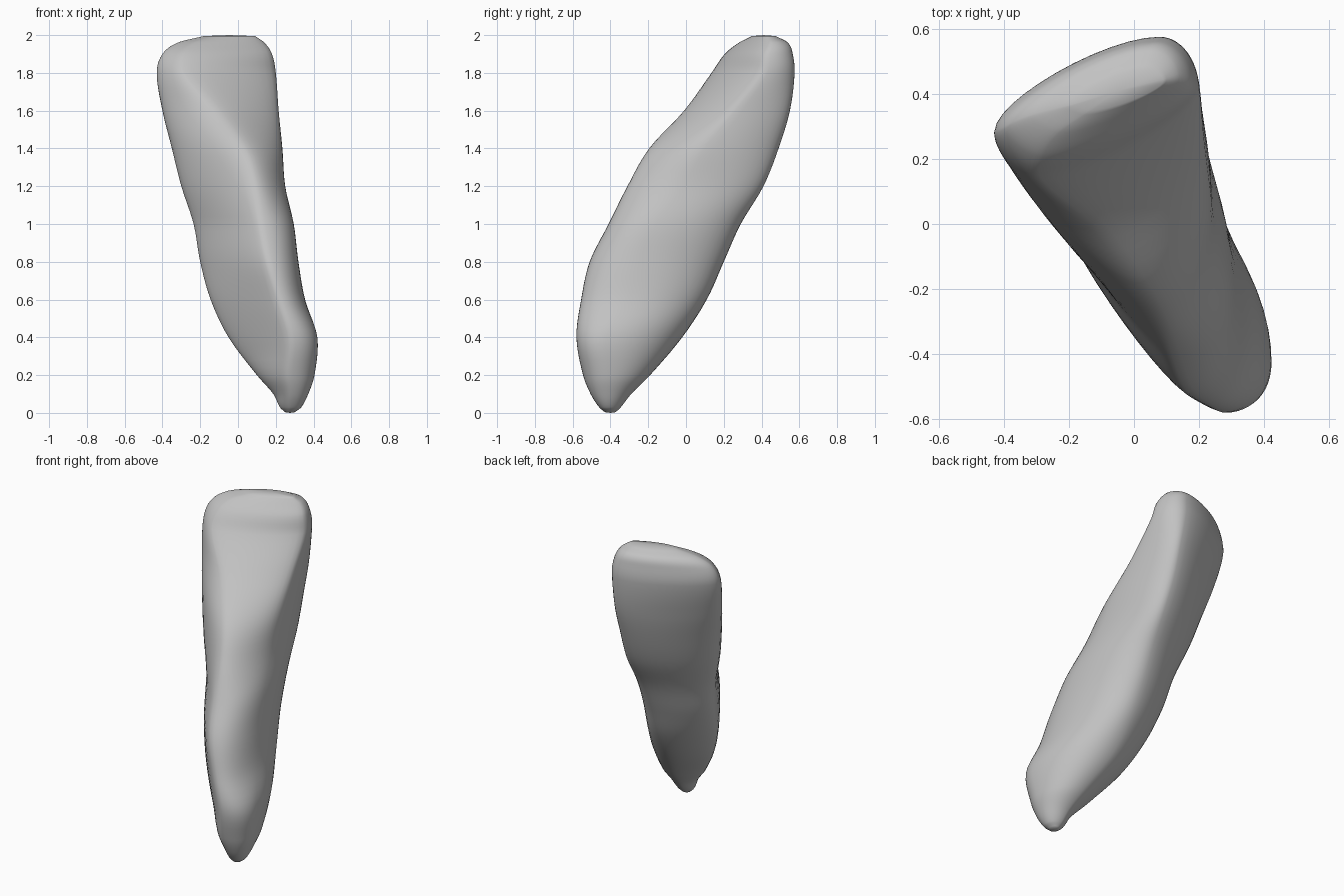
import bpy, bmesh
from mathutils import Vector

if "Cube" in bpy.data.objects:
    bpy.data.objects.remove(bpy.data.objects["Cube"])

# Sections: z, left(x,y), front(x,y), right(x,y), back(x,y)
S = [
    (0.004, .248, -.395, .275, -.43, .302, -.405, .275, -.372),
    (0.03, .222, -.39, .28, -.46, .335, -.41, .27, -.345),
    (0.10, .187, -.37, .28, -.505, .372, -.41, .26, -.29),
    (0.20, .10, -.325, .27, -.545, .405, -.41, .23, -.19),
    (0.40, -.05, -.20, .28, -.58, .42, -.42, .15, -.02),
    (0.60, -.145, -.10, .22, -.555, .355, -.31, .12, .11),
    (0.80, -.20, -.01, .16, -.51, .32, -.25, .10, .20),
    (1.00, -.235, .05, .12, -.41, .295, -.16, .10, .29),
    (1.20, -.30, .11, .09, -.31, .25, -.01, .11, .41),
    (1.40, -.35, .17, .03, -.195, .235, .10, .10, .49),
    (1.60, -.40, .23, -.11, -.01, .215, .26, .10, .55),
    (1.80, -.43, .28, -.28, .135, .20, .41, .08, .575),
    (1.90, -.40, .30, -.28, .205, .18, .43, .07, .565),
    (1.96, -.32, .335, -.23, .28, .14, .45, .05, .54),
    (1.995, -.18, .37, -.13, .35, .09, .44, .03, .475),
]
N = 12     # points per quarter
SUB = 5    # rings per interval


def spline(a, b, c, d, za, zb, zc, zd, t):
    """Smooth interpolation between b and c for uneven spacing."""
    h = zc - zb
    m0 = (c - a) / (zc - za) * h
    m1 = (d - b) / (zd - zb) * h
    return ((2*t**3 - 3*t**2 + 1) * b + (t**3 - 2*t**2 + t) * m0
            + (-2*t**3 + 3*t**2) * c + (t**3 - t**2) * m1)


def ring(s):
    """Closed outline through the four extreme points, tangent to its box."""
    z = s[0]
    L, F, R, B = [Vector((s[i], s[i + 1], z)) for i in (1, 3, 5, 7)]
    top = min(max((z - 1.0) / 0.6, 0), 1)
    low = min(max((0.3 - z) / 0.25, 0), 1)
    quarters = [
        (L, F, Vector((L.x, F.y, z)), .16 + .20 * top + .25 * low),
        (F, R, Vector((R.x, F.y, z)), .60 - .30 * top),
        (R, B, Vector((R.x, B.y, z)), .55),
        (B, L, Vector((L.x, B.y, z)), .43 - .10 * top),
    ]
    pts = []
    for a, b, c, k in quarters:
        p, q = a.lerp(c, k), b.lerp(c, k)
        for i in range(N):
            t = i / N
            u = 1 - t
            pts.append(a*u**3 + p*3*u*u*t + q*3*u*t*t + b*t**3)
    return pts


# Leaning, tapered body lofted from the sections
rows = []
for i in range(len(S) - 1):
    a, b, c, d = S[max(i - 1, 0)], S[i], S[i + 1], S[min(i + 2, len(S) - 1)]
    for j in range(SUB):
        t = j / SUB
        z = b[0] + (c[0] - b[0]) * t
        rows.append([z] + [spline(a[k], b[k], c[k], d[k],
                                  a[0], b[0], c[0], d[0], t) for k in range(1, 9)])
rows.append(list(S[-1]))

bm = bmesh.new()
rings = [[bm.verts.new(p) for p in ring(r)] for r in rows]
M = 4 * N
for r0, r1 in zip(rings, rings[1:]):
    for i in range(M):
        bm.faces.new((r0[i], r0[(i + 1) % M], r1[(i + 1) % M], r1[i]))
# Rounded end caps
for r, z in ((rings[0], 0.0), (rings[-1], 2.0)):
    mid = sum((v.co for v in r), Vector()) / M
    mid.z = z
    pole = bm.verts.new(mid)
    for i in range(M):
        bm.faces.new((r[i], r[(i + 1) % M], pole))
bmesh.ops.recalc_face_normals(bm, faces=bm.faces)
mesh = bpy.data.meshes.new("stone_body")
bm.to_mesh(mesh)
bm.free()
for f in mesh.polygons:
    f.use_smooth = True

# Single plain grey
grey = bpy.data.materials.new("stone grey")
grey.diffuse_color = (0.54, 0.54, 0.54, 1)
grey.use_nodes = True
grey.node_tree.nodes["Principled BSDF"].inputs["Base Color"].default_value = grey.diffuse_color
mesh.materials.append(grey)
body = bpy.data.objects.new("stone_body", mesh)
bpy.context.collection.objects.link(body)
